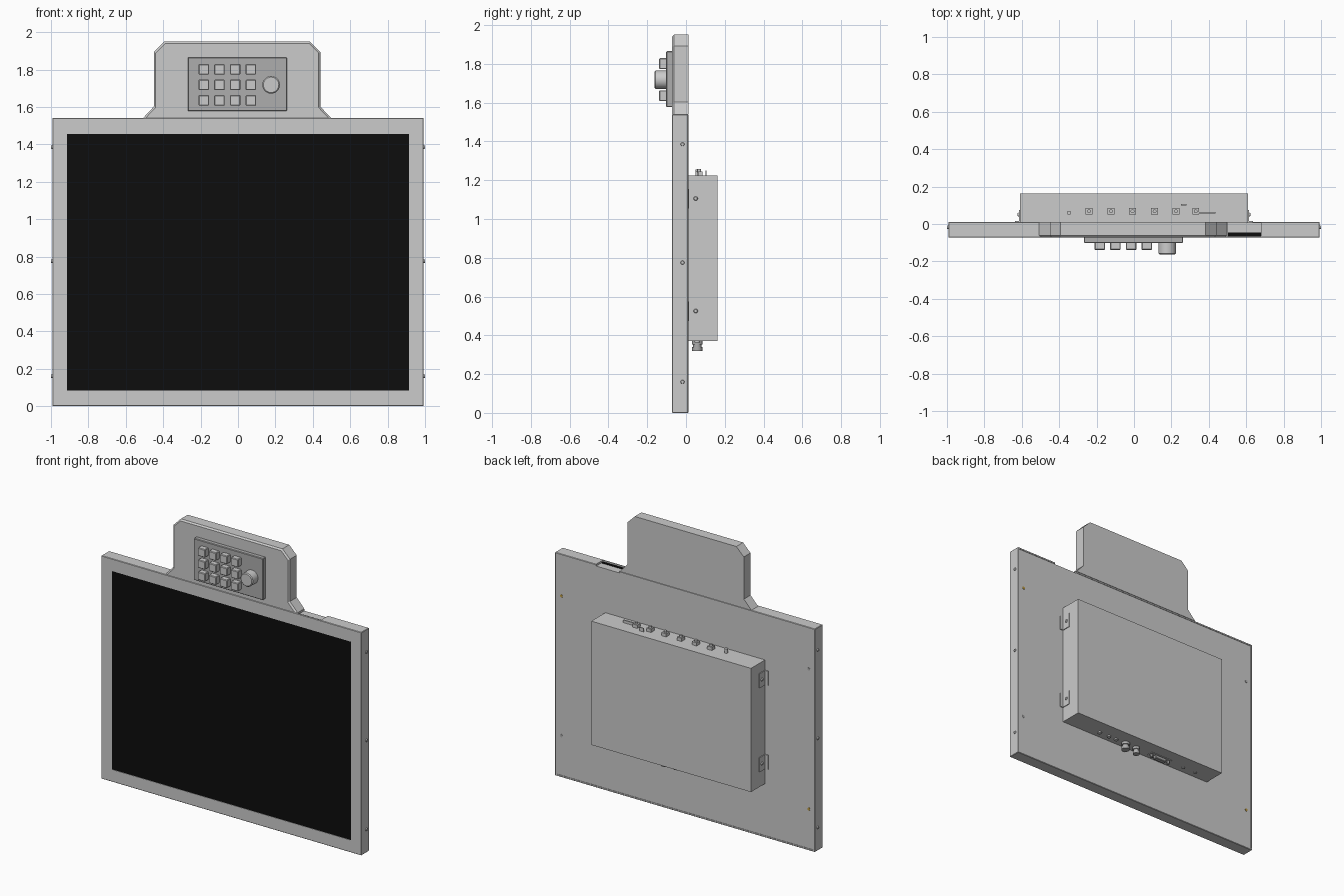
import bpy, bmesh
from math import radians
from mathutils import Vector

if "Cube" in bpy.data.objects:
    bpy.data.objects.remove(bpy.data.objects["Cube"])


def material(name, rgb):
    m = bpy.data.materials.new(name)
    m.diffuse_color = (*rgb, 1)
    m.use_nodes = True
    m.node_tree.nodes["Principled BSDF"].inputs["Base Color"].default_value = m.diffuse_color
    return m


BLACK = material("screen_black", (0.004, 0.004, 0.004))
LIGHT = material("light_grey", (0.42, 0.42, 0.42))
BRASS = material("brass", (0.5, 0.32, 0.05))


def finish(name, bm, mat=None, bevel=0):
    me = bpy.data.meshes.new(name)
    bmesh.ops.recalc_face_normals(bm, faces=bm.faces)
    if bevel:
        bmesh.ops.bevel(bm, geom=bm.edges[:], offset=bevel, segments=1, affect='EDGES')
    bm.to_mesh(me)
    bm.free()
    ob = bpy.data.objects.new(name, me)
    bpy.context.collection.objects.link(ob)
    if mat:
        me.materials.append(mat)
    return ob


def box(name, x0, x1, y0, y1, z0, z1, mat=None, bevel=0):
    bm = bmesh.new()
    bmesh.ops.create_cube(bm, size=1)
    for v in bm.verts:
        v.co = Vector(((x0 + x1) / 2 + v.co.x * (x1 - x0),
                       (y0 + y1) / 2 + v.co.y * (y1 - y0),
                       (z0 + z1) / 2 + v.co.z * (z1 - z0)))
    return finish(name, bm, mat, bevel)


def cyl(name, a, b, r, mat=None, sides=24, r2=None):
    a, b = Vector(a), Vector(b)
    bm = bmesh.new()
    bmesh.ops.create_cone(bm, cap_ends=True, segments=sides, radius1=r,
                          radius2=r if r2 is None else r2, depth=(b - a).length)
    rot = (b - a).to_track_quat('Z', 'Y')
    for v in bm.verts:
        v.co = rot @ v.co + (a + b) / 2
    ob = finish(name, bm, mat)
    select(ob)
    bpy.ops.object.shade_smooth_by_angle(angle=radians(30))
    return ob


def select(ob):
    bpy.ops.object.select_all(action='DESELECT')
    ob.select_set(True)
    bpy.context.view_layer.objects.active = ob


def cut(ob, cutter):
    m = ob.modifiers.new("cut", 'BOOLEAN')
    m.object = cutter
    m.solver = 'EXACT'
    select(ob)
    bpy.ops.object.modifier_apply(modifier=m.name)
    bpy.data.objects.remove(cutter)


F, B = -0.073, 0.012   # front and back planes of the display
TOP = 1.54
W = 0.993

# Display housing with screen recess, back recess and top notch
housing = box("display_housing", -W, W, F, B, 0, TOP, bevel=0.003)
cut(housing, box("c", -0.913, 0.913, F - 0.1, F + 0.012, 0.085, 1.455))
cut(housing, box("c", -W + 0.012, W - 0.012, B - 0.003, B + 0.1, 0.012, TOP - 0.012))
cut(housing, box("c", 0.5, 0.68, F + 0.008, B + 0.1, TOP - 0.013, TOP + 0.1))
box("screen", -0.913, 0.913, F + 0.003, F + 0.012, 0.085, 1.455, BLACK)
box("notch_gasket", 0.502, 0.678, F + 0.009, F + 0.027, TOP - 0.014, TOP - 0.01, BLACK)

# Housing screws on the side edges and rear face
for s in (-1, 1):
    for z in (0.16, 0.775, 1.385):
        cyl("side_screw", (s * 0.985, -0.018, z), (s * 1.0, -0.018, z), 0.012, sides=16, r2=0.008)
    for z in (0.285, 1.25):
        cyl("rear_screw", (s * 0.945, 0.004, z), (s * 0.945, 0.0115, z), 0.01,
            BRASS if s * (z - 0.7) > 0 else LIGHT, 16)

# Keypad bracket: flared, chamfered profile above the display
CX = -0.005
half = [(0.503, TOP), (0.445, 1.602), (0.445, 1.893), (0.388, 1.95)]
pts = [(CX + x, z) for x, z in half] + [(CX - x, z) for x, z in reversed(half)]
bm = bmesh.new()
face = bm.faces.new([bm.verts.new((x, F + 0.002, z)) for x, z in pts])
ext = bmesh.ops.extrude_face_region(bm, geom=[face])
for v in (g for g in ext["geom"] if isinstance(g, bmesh.types.BMVert)):
    v.co.y = B
bmesh.ops.recalc_face_normals(bm, faces=bm.faces)
rim = [e for e in bm.edges if all(v.co.y < F + 0.01 for v in e.verts)
       and not all(v.co.z < TOP + 0.001 for v in e.verts)]
bmesh.ops.bevel(bm, geom=rim, offset=0.01, segments=1, affect='EDGES')
bracket = finish("keypad_bracket", bm)
for x in (-0.362, 0.357):
    for z in (1.576, 1.866):
        cut(bracket, cyl("c", (x, F - 0.05, z), (x, F + 0.022, z), 0.02))
        cyl("bracket_screw", (x, F + 0.012, z), (x, F + 0.03, z), 0.014, sides=6)

# Keypad plate, buttons and dial
box("keypad_plate", -0.268, 0.262, -0.102, F + 0.004, 1.577, 1.865, LIGHT, 0.004)
for x in (-0.183, -0.099, -0.015, 0.069):
    for z in (1.635, 1.718, 1.801):
        box("key_button", x - 0.028, x + 0.028, -0.139, -0.098, z - 0.028, z + 0.028, bevel=0.004)
cyl("dial", (0.177, -0.098, 1.718), (0.177, -0.157, 1.718), 0.047, sides=40)
cyl("dial_cap", (0.177, -0.157, 1.718), (0.177, -0.162, 1.718), 0.047, sides=40, r2=0.041)

# Rear electronics box with mounting holes
Z0, Z1 = 0.37, 1.224
rear = box("electronics_box", -0.61, 0.61, B - 0.005, 0.162, Z0, Z1)
for x in (-0.21, 0.21):
    for z in (0.592, 1.002):
        cut(rear, cyl("c", (x, 0.145, z), (x, 0.2, z), 0.014))

# Side tabs holding the box to the display
for s in (-1, 1):
    for z in (0.525, 1.105):
        x0, x1 = sorted((s * 0.609, s * 0.615))
        box("mount_tab", x0, x1, B - 0.004, 0.075, z - 0.05, z + 0.05)
        x0, x1 = sorted((s * 0.609, s * 0.635))
        box("mount_foot", x0, x1, B - 0.004, B + 0.003, z - 0.05, z + 0.05)
        cyl("tab_screw", (s * 0.613, 0.05, z), (s * 0.622, 0.05, z), 0.012, sides=16, r2=0.008)

# Control buttons along the top of the box
YC = 0.068
for x in (-0.24, -0.123, -0.008, 0.11, 0.225, 0.33):
    box("control_base", x - 0.018, x + 0.018, YC - 0.018, YC + 0.018, Z1 - 0.005, Z1 + 0.022)
    cyl("control_cap", (x, YC, Z1 + 0.02), (x, YC, Z1 + 0.034), 0.01, sides=16)
cyl("indicator_light", (-0.348, YC - 0.008, Z1 - 0.005), (-0.348, YC - 0.008, Z1 + 0.03), 0.011, sides=16)
box("control_strip", 0.33, 0.435, YC - 0.012, YC - 0.003, Z1 - 0.005, Z1 + 0.018)
box("control_latch", 0.25, 0.28, 0.1, 0.106, Z1 - 0.005, Z1 + 0.025)

# Connectors along the underside of the box
YB = 0.058
for x, r, drop in ((0.34, 0.014, 0.008), (0.26, 0.014, 0.008), (0.2, 0.014, 0.008),
                   (-0.37, 0.012, 0.006), (-0.47, 0.012, 0.006)):
    cyl("jack_ring", (x, YB, Z0 + 0.01), (x, YB, Z0 - drop), r, sides=20)
for x, r in ((0.12, 0.028), (0.03, 0.023)):
    cyl("plug_collar", (x, YB, Z0 + 0.01), (x, YB, Z0 - 0.018), r, LIGHT)
    cyl("plug_neck", (x, YB, Z0 - 0.015), (x, YB, Z0 - 0.032), r * 0.75, LIGHT)
    cyl("plug_tip", (x, YB, Z0 - 0.03), (x, YB, Z0 - 0.05), r * 0.95, LIGHT)
box("data_port_flange", -0.255, -0.085, YB - 0.022, YB + 0.022, Z0 - 0.004, Z0 + 0.01)
box("data_port_shell", -0.215, -0.125, YB - 0.015, YB + 0.015, Z0 - 0.025, Z0 + 0.01, LIGHT, 0.004)
for x in (-0.24, -0.1):
    cyl("data_port_post", (x, YB, Z0 + 0.01), (x, YB, Z0 - 0.025), 0.011, LIGHT, 6)
